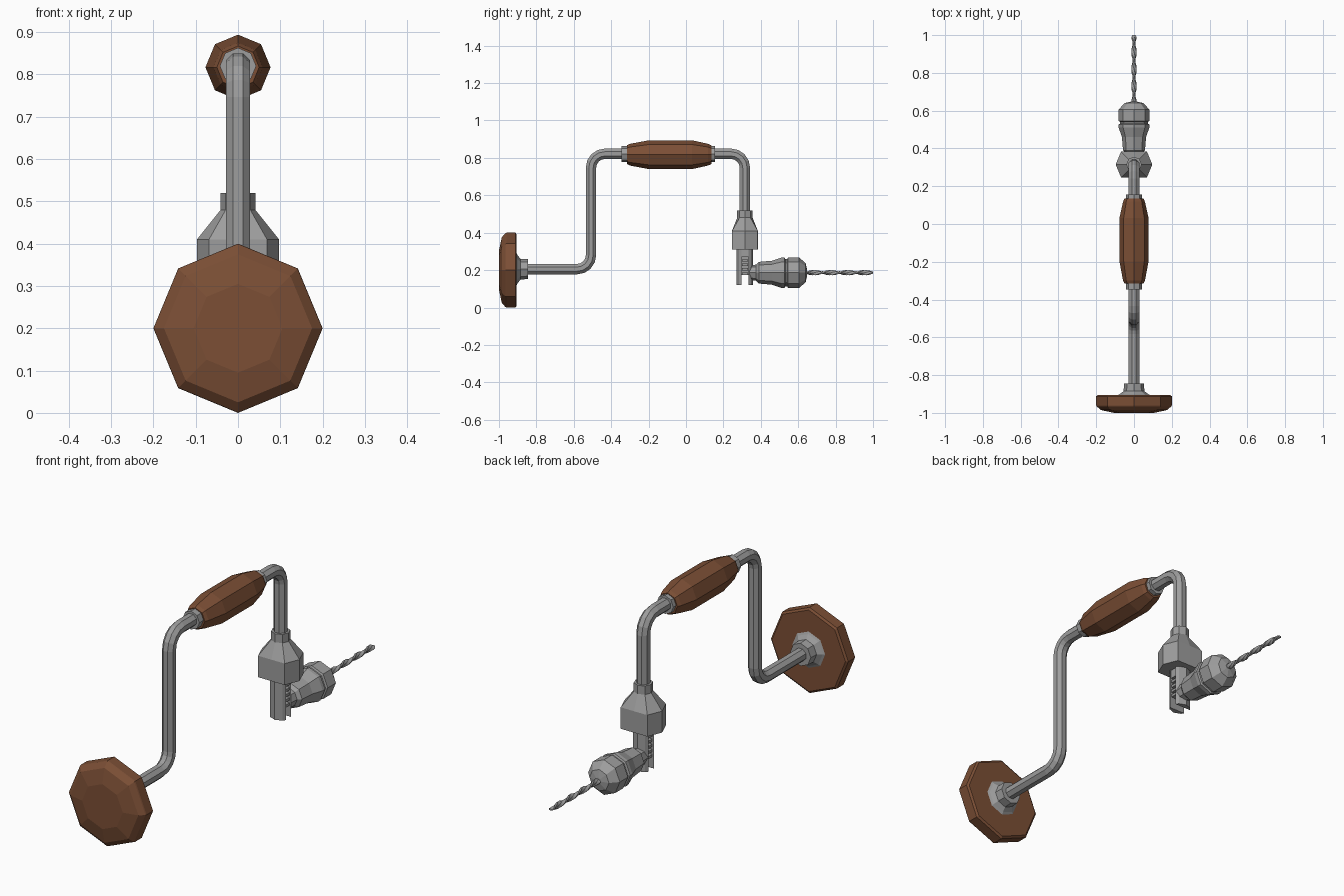
import bpy, bmesh, math

if "Cube" in bpy.data.objects:
    bpy.data.objects.remove(bpy.data.objects["Cube"])

def material(name, rgb):
    m = bpy.data.materials.new(name)
    m.diffuse_color = (*rgb, 1)
    m.use_nodes = True
    m.node_tree.nodes["Principled BSDF"].inputs["Base Color"].default_value = m.diffuse_color
    return m

WOOD = material("brown wood", (0.20, 0.078, 0.036))
STEEL = material("grey steel", (0.34, 0.34, 0.34))

def loft(name, rings, mat):
    """Skin a list of equal-length rings and cap both ends."""
    bm = bmesh.new()
    vs = [[bm.verts.new(p) for p in ring] for ring in rings]
    n = len(rings[0])
    for a, b in zip(vs, vs[1:]):
        for i in range(n):
            j = (i + 1) % n
            bm.faces.new((a[i], a[j], b[j], b[i]))
    bm.faces.new(vs[0])
    bm.faces.new(vs[-1])
    bmesh.ops.recalc_face_normals(bm, faces=bm.faces)
    me = bpy.data.meshes.new(name)
    bm.to_mesh(me)
    bm.free()
    me.materials.append(mat)
    ob = bpy.data.objects.new(name, me)
    bpy.context.collection.objects.link(ob)
    return ob

ANGLES = [math.radians(45 * i) for i in range(8)]

def turn_y(name, z, profile, mat):
    """Eight-sided turned part along y; profile is (y, radius)."""
    return loft(name, [[(r * math.cos(a), y, z + r * math.sin(a)) for a in ANGLES]
                       for y, r in profile], mat)

def turn_z(name, y, profile, mat, limit=1.0):
    """Eight-sided turned part along z, flattened where |y| exceeds limit."""
    return loft(name, [[(r * math.cos(a), y + max(-limit, min(limit, r * math.sin(a))), z)
                        for a in ANGLES] for z, r in profile], mat)

def box(name, c, s, mat):
    corners = [(-.5, -.5), (.5, -.5), (.5, .5), (-.5, .5)]
    return loft(name, [[(c[0] + u * s[0], c[1] + v * s[1], c[2] + k * s[2])
                        for u, v in corners] for k in (-.5, .5)], mat)

# Wooden push knob and its steel flange
turn_y("push_knob", 0.2, [(-1, 0.105), (-0.985, 0.175), (-0.965, 0.198), (-0.96, 0.2),
                          (-0.912, 0.2), (-0.905, 0.19)], WOOD)
turn_y("knob_flange", 0.205, [(-0.915, 0.105), (-0.9, 0.075), (-0.885, 0.055),
                              (-0.845, 0.053)], STEEL)

# Bent crank rod: straight runs joined by rounded corners in the yz plane
R, ROD = 0.075, 0.029
corners = [(-0.9, 0.205), (-0.508, 0.205), (-0.508, 0.822), (0.315, 0.822), (0.315, 0.45)]
path = [(corners[0], (1, 0))]
for p, c, q in zip(corners, corners[1:], corners[2:]):
    d0 = [(c[i] - p[i]) / math.dist(p, c) for i in (0, 1)]
    d1 = [(q[i] - c[i]) / math.dist(c, q) for i in (0, 1)]
    for k in range(5):
        t = k * math.pi / 8
        s, co = math.sin(t), math.cos(t)
        pt = [c[i] - R * d0[i] * (1 - s) + R * d1[i] * (1 - co) for i in (0, 1)]
        path.append((pt, [d0[i] * co + d1[i] * s for i in (0, 1)]))
path.append((corners[-1], (0, -1)))
rings = []
for (y, z), (ty, tz) in path:
    ring = []
    for a in ANGLES:
        u, v = (f(a + math.pi / 8) * ROD * 1.04 for f in (math.cos, math.sin))
        ring.append((u, y - tz * v, z + ty * v))
    rings.append(ring)
loft("crank_rod", rings, STEEL)

# Wooden grip with a steel ring at each end
turn_y("grip", 0.817, [(-0.316, 0.05), (-0.30, 0.058), (-0.198, 0.077), (0.032, 0.077),
                       (0.118, 0.058), (0.135, 0.05)], WOOD)
for name, y0, y1 in (("grip_ring_rear", -0.346, -0.31), ("grip_ring_front", 0.13, 0.155)):
    turn_y(name, 0.82, [(y0, 0.043), (y1, 0.043)], STEEL)

# Ratchet housing, wide across x and flattened front and back
turn_z("ratchet_housing", 0.315, [(0.31, 0.097), (0.41, 0.097), (0.48, 0.041),
                                  (0.52, 0.041)], STEEL, limit=0.069)

# Slotted fork under the housing
half = [(-0.041, 0.019), (-0.032, 0.032), (0, 0.044), (0.032, 0.032), (0.041, 0.019)]
for name, s in (("fork_front", -1), ("fork_back", 1)):
    loft(name, [[(x, 0.315 + s * y, z) for x, y in half] for z in (0.12, 0.33)], STEEL)
box("fork_bridge", (0, 0.315, 0.295), (0.07, 0.04, 0.05), STEEL)
box("ratchet_core", (0, 0.315, 0.225), (0.036, 0.04, 0.10), STEEL)
for i in range(4):
    box(f"ratchet_tooth_{i + 1}", (0, 0.315, 0.18 + 0.024 * i), (0.07, 0.032, 0.012), STEEL)

# Chuck on the drilling axis
turn_y("chuck", 0.186, [(0.335, 0.04), (0.375, 0.043), (0.39, 0.058), (0.46, 0.064),
                        (0.51, 0.081), (0.527, 0.081), (0.531, 0.073), (0.541, 0.073),
                        (0.545, 0.082), (0.605, 0.082), (0.64, 0.05), (0.648, 0.015)], STEEL)

# Twisted drill bit
section = [(-0.013, -0.004), (0, -0.008), (0.013, -0.004),
           (0.013, 0.004), (0, 0.008), (-0.013, 0.004)]
rings = []
for k in range(41):
    y, t = 0.64 + 0.36 * k / 40, k / 40 * 4 * math.pi
    f = 0.6 if k == 40 else 1
    rings.append([(f * (u * math.cos(t) - v * math.sin(t)), y,
                   0.186 + f * (u * math.sin(t) + v * math.cos(t))) for u, v in section])
loft("drill_bit", rings, STEEL)
